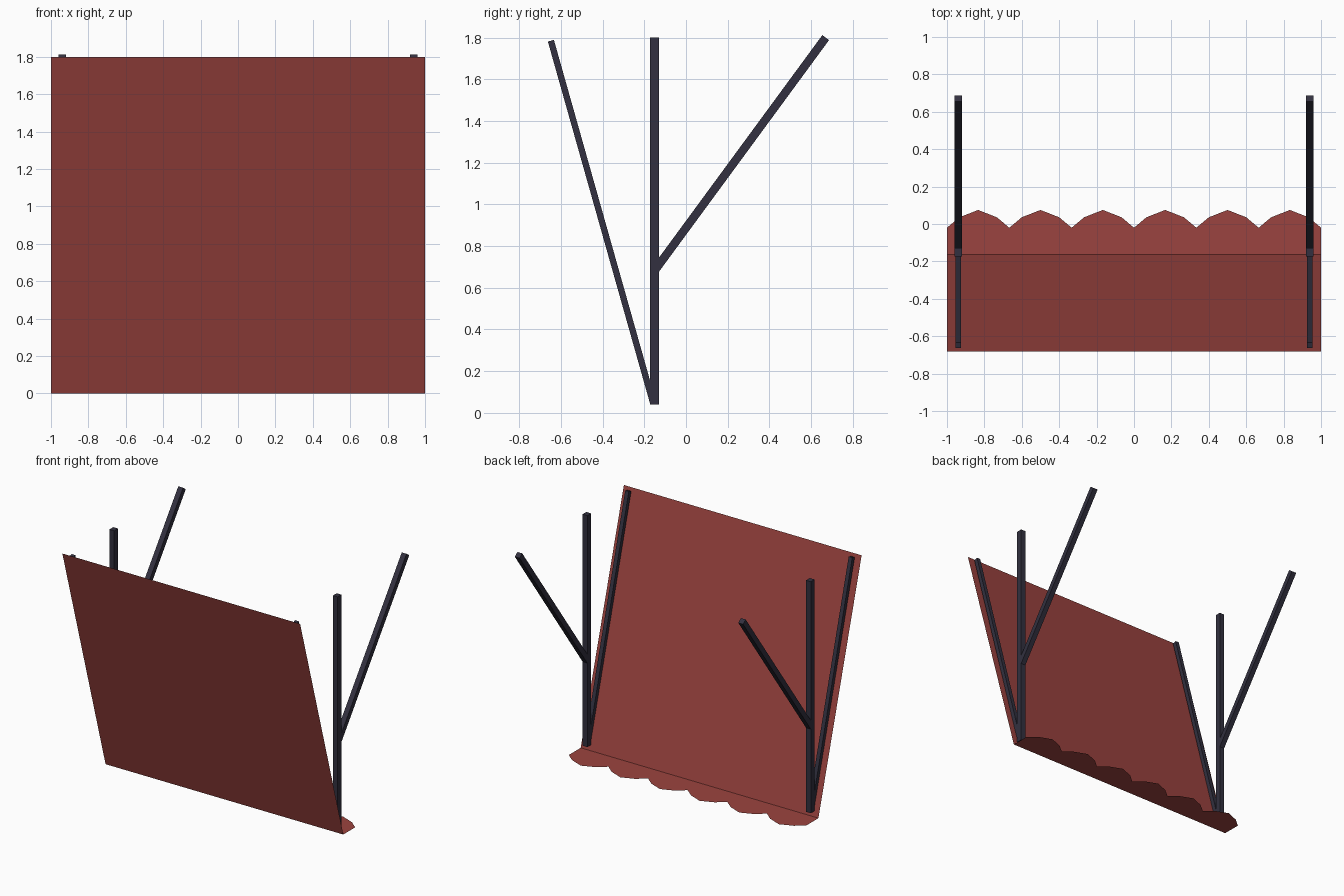
import bpy, math
from mathutils import Vector

if "Cube" in bpy.data.objects:
    bpy.data.objects.remove(bpy.data.objects["Cube"])


def material(name, rgb):
    m = bpy.data.materials.new(name)
    m.diffuse_color = (*rgb, 1)
    m.use_nodes = True
    m.node_tree.nodes["Principled BSDF"].inputs["Base Color"].default_value = m.diffuse_color
    return m


RED = material("red_canvas", (0.33, 0.057, 0.05))
DARK = material("dark_metal", (0.032, 0.030, 0.050))


def add_mesh(name, verts, faces, mat):
    me = bpy.data.meshes.new(name)
    me.from_pydata(verts, [], faces)
    me.materials.append(mat)
    ob = bpy.data.objects.new(name, me)
    bpy.context.collection.objects.link(ob)
    return ob


def bar(name, x, start, end, width, depth):
    """Square bar in the plane of constant x, from (y, z) start to end."""
    a, b = Vector((x, *start)), Vector((x, *end))
    d = (b - a).normalized()
    side = Vector((width / 2, 0, 0))
    up = d.cross(Vector((1, 0, 0))) * depth / 2
    verts = [p + s * side + t * up for p in (a, b)
             for s, t in ((-1, -1), (1, -1), (1, 1), (-1, 1))]
    faces = [(0, 1, 2, 3), (7, 6, 5, 4)]
    faces += [(i, i + 4, (i + 1) % 4 + 4, (i + 1) % 4) for i in range(4)]
    ob = add_mesh(name, verts, faces, DARK)
    # make the normals point outwards
    import bmesh
    bm = bmesh.new()
    bm.from_mesh(ob.data)
    bmesh.ops.recalc_face_normals(bm, faces=bm.faces)
    bm.to_mesh(ob.data)
    bm.free()


FOLD_Y = -0.163

# sloping canvas sheet
add_mesh("canvas_sheet",
         [(-1, FOLD_Y, 0), (1, FOLD_Y, 0), (1, -0.682, 1.8), (-1, -0.682, 1.8)],
         [(0, 1, 2, 3)], RED)

# flat valance with six scallops
N = 6
edge = []
for i in range(N):
    for t in (0, 0.2, 0.5, 0.8):
        edge.append((-1 + (i + t) * 2 / N, -0.02 + 0.095 * math.sin(math.pi * t)))
edge.append((1, -0.02))
verts = [(x, FOLD_Y, 0) for x, y in edge] + [(x, y, 0) for x, y in edge]
n = len(edge)
add_mesh("scalloped_valance", verts,
         [(i, i + 1, n + i + 1, n + i) for i in range(n - 1)], RED)

# frame on each side: wall post, sheet rail, and rear brace
for label, x in (("left", -0.94), ("right", 0.94)):
    bar(label + "_post", x, (-0.151, 0.04), (-0.151, 1.80), 0.04, 0.045)
    bar(label + "_sheet_rail", x, (-0.157, 0.045), (-0.648, 1.785), 0.03, 0.03)
    bar(label + "_brace", x, (-0.145, 0.69), (0.67, 1.80), 0.04, 0.04)
